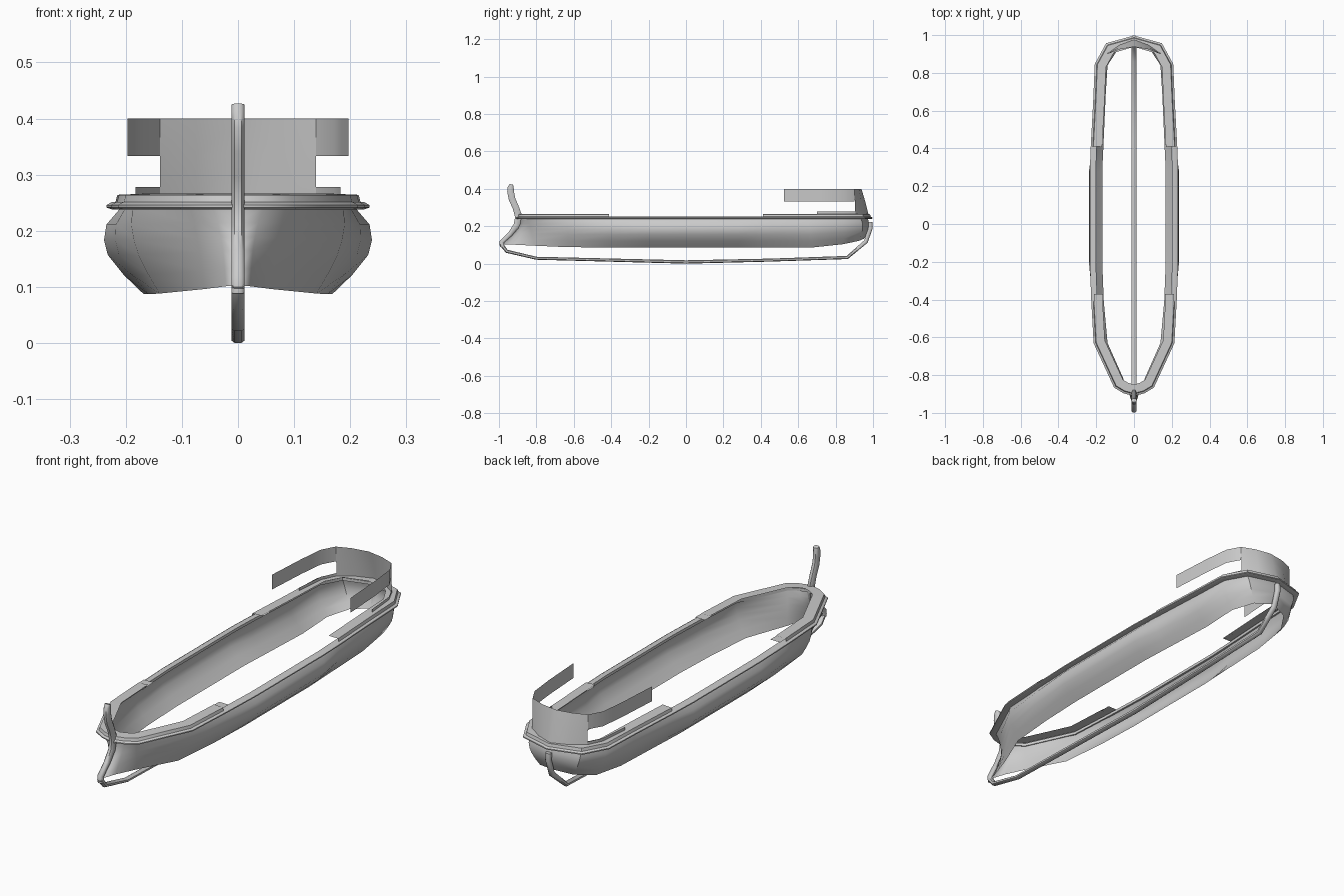
import bpy, math
from mathutils import Vector

if "Cube" in bpy.data.objects:
    bpy.data.objects.remove(bpy.data.objects["Cube"])


def make(name, verts, faces, mirror=True, angle=35):
    me = bpy.data.meshes.new(name)
    me.from_pydata(verts, [], faces)
    ob = bpy.data.objects.new(name, me)
    bpy.context.collection.objects.link(ob)
    if mirror:
        m = ob.modifiers.new("mirror", 'MIRROR')
        m.merge_threshold = 0.001
    bpy.ops.object.select_all(action='DESELECT')
    bpy.context.view_layer.objects.active = ob
    ob.select_set(True)
    bpy.ops.object.shade_smooth_by_angle(angle=math.radians(angle))
    return ob


def loft(name, rows, closed=False, mirror=True, caps=False, angle=35):
    """Skin a list of equally long cross-sections."""
    n = len(rows[0])
    verts = [tuple(p) for r in rows for p in r]
    faces = []
    for i in range(len(rows) - 1):
        for j in range(n if closed else n - 1):
            k = (j + 1) % n
            faces.append((i*n + j, i*n + k, (i+1)*n + k, (i+1)*n + j))
    if caps:
        faces += [tuple(reversed(range(n))),
                  tuple(range((len(rows)-1)*n, len(rows)*n))]
    return make(name, verts, faces, mirror, angle)


# Half-hull stations, bow to stern: lower edge x, y, z, top edge x, y, bulge
ST = [
    (0, -.985, .103, 0, -.885, -.022),
    (.022, -.91, .101, .045, -.872, -.014),
    (.06, -.81, .096, .085, -.848, -.004),
    (.14, -.63, .088, .188, -.625, .016),
    (.16, -.41, .087, .200, -.41, .034),
    (.168, -.2, .087, .208, -.2, .027),
    (.168, .28, .087, .208, .28, .027),
    (.162, .41, .087, .203, .41, .030),
    (.150, .68, .087, .190, .65, .026),
    (.140, .84, .104, .182, .84, .020),
    (.085, .925, .122, .130, .935, .016),
    (0, .955, .135, 0, .972, .012),
]
TOP = 0.242
tops = [Vector((s[3], s[4])) for s in ST]


def normal(i):
    if i in (0, len(ST) - 1):
        return Vector((0, -1 if i == 0 else 1))
    a = (tops[i] - tops[i-1]).normalized()
    b = (tops[i+1] - tops[i]).normalized()
    t = (a + b).normalized()
    return Vector((t.y, -t.x)) / max(.75, t.dot(b))


def sweep(profile, idx):
    """Cross-sections of (outward offset, z) along the top outline."""
    rows = []
    for i in idx:
        n = normal(i)
        rows.append([((tops[i].x + n.x*o) if tops[i].x else 0,
                      tops[i].y + n.y*o, z) for o, z in profile])
    return rows


# Hull shell, open underneath
rows = []
for i, (bx, by, bz, tx, ty, b) in enumerate(ST):
    n = normal(i)
    b = .046 if i in (5, 6) else b
    low, top = Vector((bx, by, bz)), Vector((tx, ty, TOP))
    rows.append([low.lerp(top, t) + Vector((n.x, n.y, 0)) * b * w
                 for t, w in ((0, 0), (.22, .58), (.45, 1), (.62, 1), (.8, .75), (1, 0))])
loft("hull", rows)

# Rail moulding around the whole top edge
everything = range(len(ST))
loft("rail", sweep([(-.006, .238), (.017, .238), (.026, .241), (.026, .246), (.017, .251),
                    (-.006, .251)], everything), closed=True)

# Raised bulwarks with a flat cap, fore and aft
bulwark = [(.016, .249), (.012, .264), (-.034, .266)]
loft("fore_bulwark", sweep(bulwark, range(0, 5)))
loft("aft_bulwark", sweep(bulwark, range(7, len(ST))))

# Small tabs where the bulwark caps end
for name, y, x in (("fore_tab", -.395, .2), ("aft_tab", .445, .2)):
    make(name, [(x-.036, y-.025, .262), (x+.013, y-.025, .262),
                (x+.013, y+.025, .262), (x-.036, y+.025, .262)], [(0, 1, 2, 3)])

# Stern screen: high side wings, full-height back wall, low side sills
wings = [(.197, .525), (.185, .72), (.172, .84), (.139, .9)]
loft("stern_wing", [[(x, y, .333), (x, y, .4)] for x, y in wings])
back = [(.139, .905, .9), (.075, .95, .925), (0, .978, .938)]
loft("stern_wall", [[(x, y0, .255), (x, y0 + (y1-y0)*.5, .333), (x, y1, .4)]
                    for x, y0, y1 in back])
loft("stern_sill", [[(x, y, .255), (x, y, .278)]
                    for x, y in ((.183, .7), (.170, .84), (.139, .905))])


def bar(name, path, hw=.012):
    """Chamfered bar of varying thickness along a centreline path (y, z, half thickness)."""
    pts = [Vector(p[:2]) for p in path]
    rows = []
    for i, p in enumerate(pts):
        a = (p - pts[max(i-1, 0)]).normalized()
        b = (pts[min(i+1, len(pts)-1)] - p).normalized()
        t = (a + b).normalized()
        h = path[i][2]
        sec = []
        for u, v in ((-1, -.5), (-.5, -1), (.5, -1), (1, -.5),
                     (1, .5), (.5, 1), (-.5, 1), (-1, .5)):
            sec.append((u*hw, p.x - t.y*v*h, p.y + t.x*v*h))
        rows.append(sec)
    return loft(name, rows, closed=True, mirror=False, caps=True, angle=50)


# Keel with the stern post rising aft
bar("keel", [(-.989, .105, .01), (-.958, .066, .009), (-.8, .029, .008), (0, .009, .009),
             (.45, .019, .008), (.862, .033, .009), (.962, .118, .011), (.986, .19, .012),
             (.984, .222, .012)])

# Curved stem post
bar("stem_post", [(-.982, .09, .013), (-.986, .115, .012), (-.94, .158, .013),
                  (-.905, .205, .017), (-.894, .25, .02), (-.91, .3, .017),
                  (-.93, .345, .018), (-.938, .385, .018), (-.937, .41, .016),
                  (-.933, .424, .009)])
